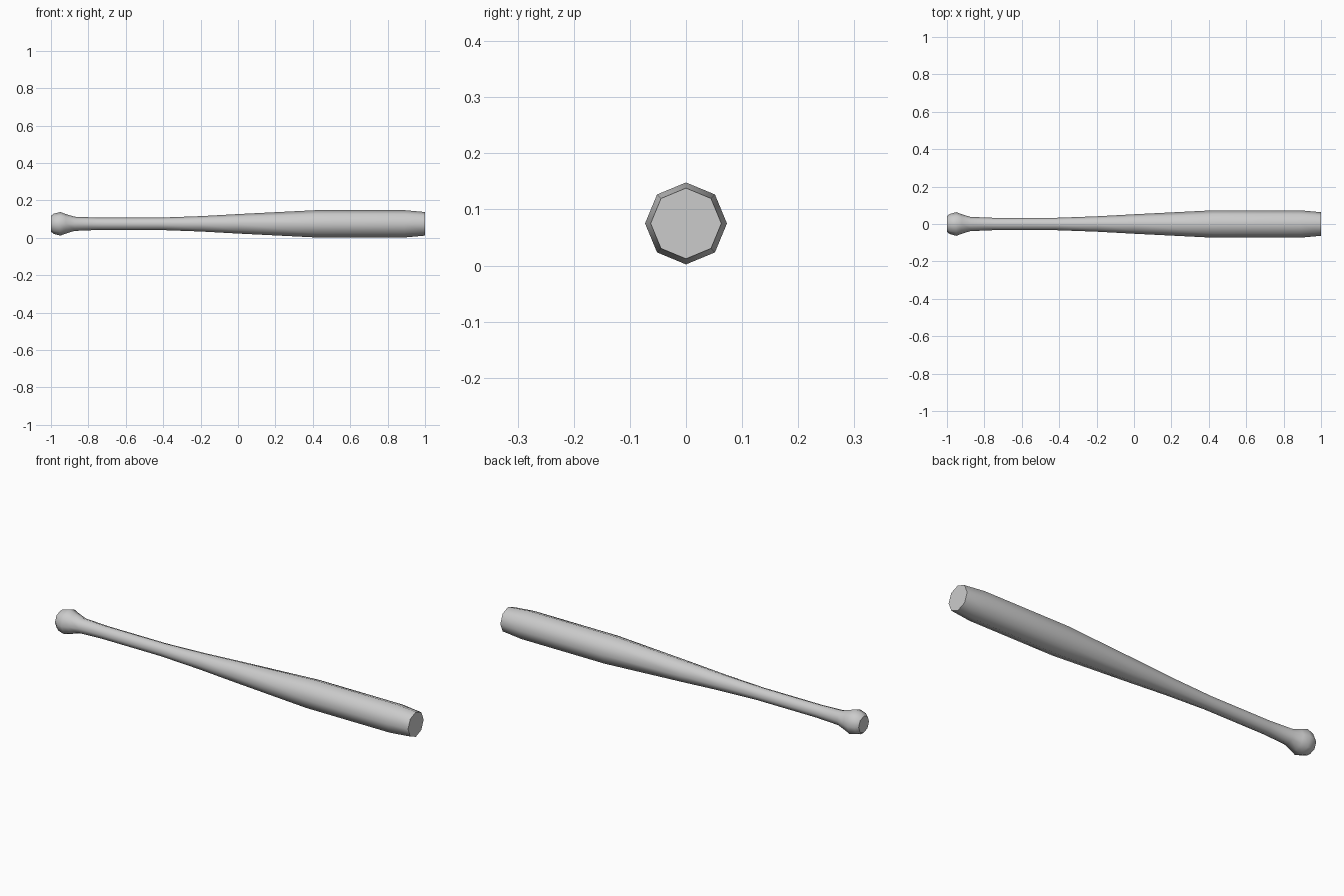
import bpy, bmesh
from math import radians, cos, sin, pi

if "Cube" in bpy.data.objects:
    bpy.data.objects.remove(bpy.data.objects["Cube"])

SIDES = 8
AXIS_Z = 0.075
# (x, radius) from the knob to the barrel end
PROFILE = [(-1.0, 0.042), (-0.985, 0.054), (-0.95, 0.063), (-0.92, 0.052), (-0.875, 0.038),
           (-0.75, 0.033), (-0.42, 0.033), (-0.2, 0.041), (0.0, 0.052),
           (0.42, 0.073), (0.89, 0.073), (1.0, 0.063)]

# bat: octagonal rings lofted along x
bm = bmesh.new()
rings = [[bm.verts.new((x, r * cos(2 * pi * i / SIDES), AXIS_Z + r * sin(2 * pi * i / SIDES)))
          for i in range(SIDES)] for x, r in PROFILE]
for a, b in zip(rings, rings[1:]):
    for i in range(SIDES):
        j = (i + 1) % SIDES
        bm.faces.new((a[i], a[j], b[j], b[i]))

# end caps
bm.faces.new(rings[0])
bm.faces.new(rings[-1])
bmesh.ops.recalc_face_normals(bm, faces=bm.faces)

mesh = bpy.data.meshes.new("bat")
bm.to_mesh(mesh)
bm.free()
bat = bpy.data.objects.new("bat", mesh)
bpy.context.collection.objects.link(bat)

# smooth along the length, crisp at the caps
bpy.context.view_layer.objects.active = bat
bat.select_set(True)
bpy.ops.object.shade_smooth_by_angle(angle=radians(46))
